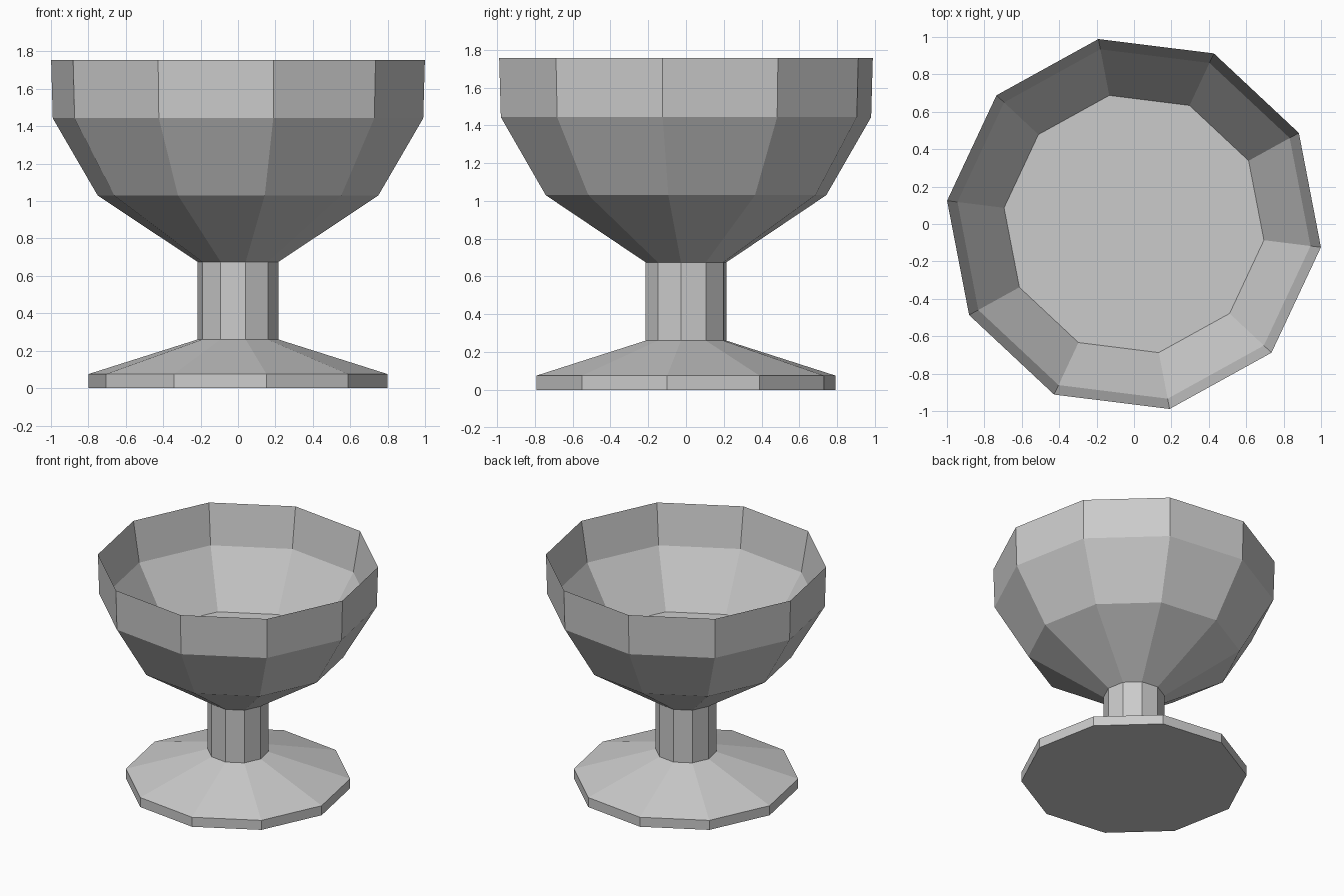
import bpy, bmesh, math

if "Cube" in bpy.data.objects:
    bpy.data.objects.remove(bpy.data.objects["Cube"])

SIDES = 10
PHASE = math.radians(-7.1)


def lathe(name, profile):
    """Revolve (radius, z) points into a closed faceted solid, capped at both ends."""
    bm = bmesh.new()
    rings = []
    for r, z in profile:
        angles = [PHASE + math.tau * i / SIDES for i in range(SIDES)]
        rings.append([bm.verts.new((r * math.cos(a), r * math.sin(a), z)) for a in angles])
    for lower, upper in zip(rings, rings[1:]):
        for i in range(SIDES):
            j = (i + 1) % SIDES
            bm.faces.new((lower[i], lower[j], upper[j], upper[i]))
    bm.faces.new(rings[0][::-1])
    bm.faces.new(rings[-1])
    bmesh.ops.recalc_face_normals(bm, faces=bm.faces)
    mesh = bpy.data.meshes.new(name)
    bm.to_mesh(mesh)
    bm.free()
    obj = bpy.data.objects.new(name, mesh)
    bpy.context.collection.objects.link(obj)
    return obj


# Foot and stem outline, then the outside of the bowl up to its sharp rim
outside = [(0.806, 0.0), (0.806, 0.075), (0.218, 0.26), (0.218, 0.675),
           (0.756, 1.03), (0.998, 1.443), (1.007, 1.755)]
# Inside of the bowl from the rim down to the flat floor
inside = [(0.951, 1.443), (0.70, 1.033)]

lathe("goblet", outside + inside)
